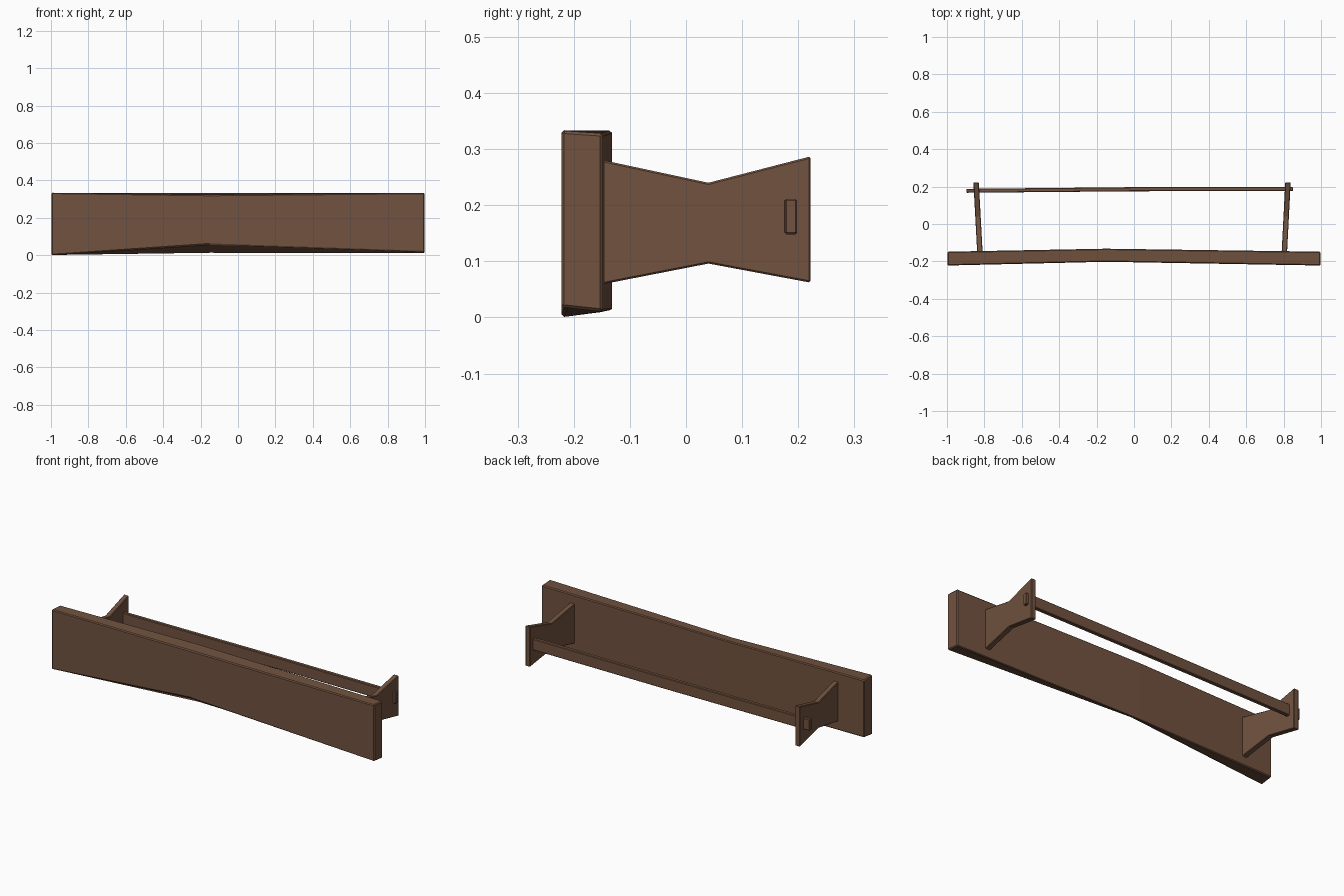
import bpy

if "Cube" in bpy.data.objects:
    bpy.data.objects.remove(bpy.data.objects["Cube"])

wood = bpy.data.materials.new("brown wood")
wood.diffuse_color = (0.165, 0.085, 0.050, 1)
wood.use_nodes = True
wood.node_tree.nodes["Principled BSDF"].inputs["Base Color"].default_value = wood.diffuse_color


def loft(name, rings, bevel):
    """Solid joining equal-length cross-sections, with lightly worn edges."""
    n = len(rings[0])
    verts = [p for r in rings for p in r]
    faces = [tuple(range(n))[::-1], tuple(range(len(verts) - n, len(verts)))]
    for k in range(len(rings) - 1):
        for i in range(n):
            a, b = k * n + i, k * n + (i + 1) % n
            faces.append((a, b, b + n, a + n))
    me = bpy.data.meshes.new(name)
    me.from_pydata(verts, [], faces)
    me.materials.append(wood)
    ob = bpy.data.objects.new(name, me)
    bpy.context.collection.objects.link(ob)
    mod = ob.modifiers.new("worn edges", 'BEVEL')
    mod.width, mod.segments = bevel, 1
    mod.limit_method, mod.angle_limit = 'ANGLE', 0.5
    return ob


def section(x, front, back, front_z, back_z):
    """Four-sided cross-section of a plank running along x."""
    return [(x, front, front_z[0]), (x, back, back_z[0]),
            (x, back, back_z[1]), (x, front, front_z[1])]


# Bench lies on its side: seat plank with sagging, worn middle
loft("seat", [
    section(-0.997, -0.222, -0.148, (0.0, 0.334), (0.010, 0.330)),
    section(-0.15, -0.202, -0.132, (0.058, 0.322), (0.010, 0.334)),
    section(0.997, -0.222, -0.148, (0.018, 0.333), (0.010, 0.328)),
], 0.005)

# Waisted, splayed leg boards: (y, low z, high z)
PROFILE = [(-0.17, 0.055, 0.285), (0.04, 0.096, 0.240), (0.222, 0.062, 0.287)]


def leg(name, base, tip, thick):
    def outline(dx):
        pts = [(y, lo) for y, lo, hi in PROFILE] + \
              [(y, hi) for y, lo, hi in reversed(PROFILE)]
        return [(base + (tip - base) * (y + 0.15) / 0.37 + dx, y, z) for y, z in pts]
    loft(name, [outline(-thick / 2), outline(thick / 2)], 0.003)


leg("right_leg", 0.804, 0.823, 0.029)
leg("left_leg", -0.824, -0.844, 0.029)

# Stretcher bar passing through both legs
loft("stretcher", [
    section(-0.895, 0.167, 0.188, (0.148, 0.211), (0.148, 0.211)),
    section(0.0, 0.175, 0.197, (0.148, 0.211), (0.148, 0.211)),
    section(0.85, 0.176, 0.198, (0.148, 0.211), (0.148, 0.211)),
], 0.003)
